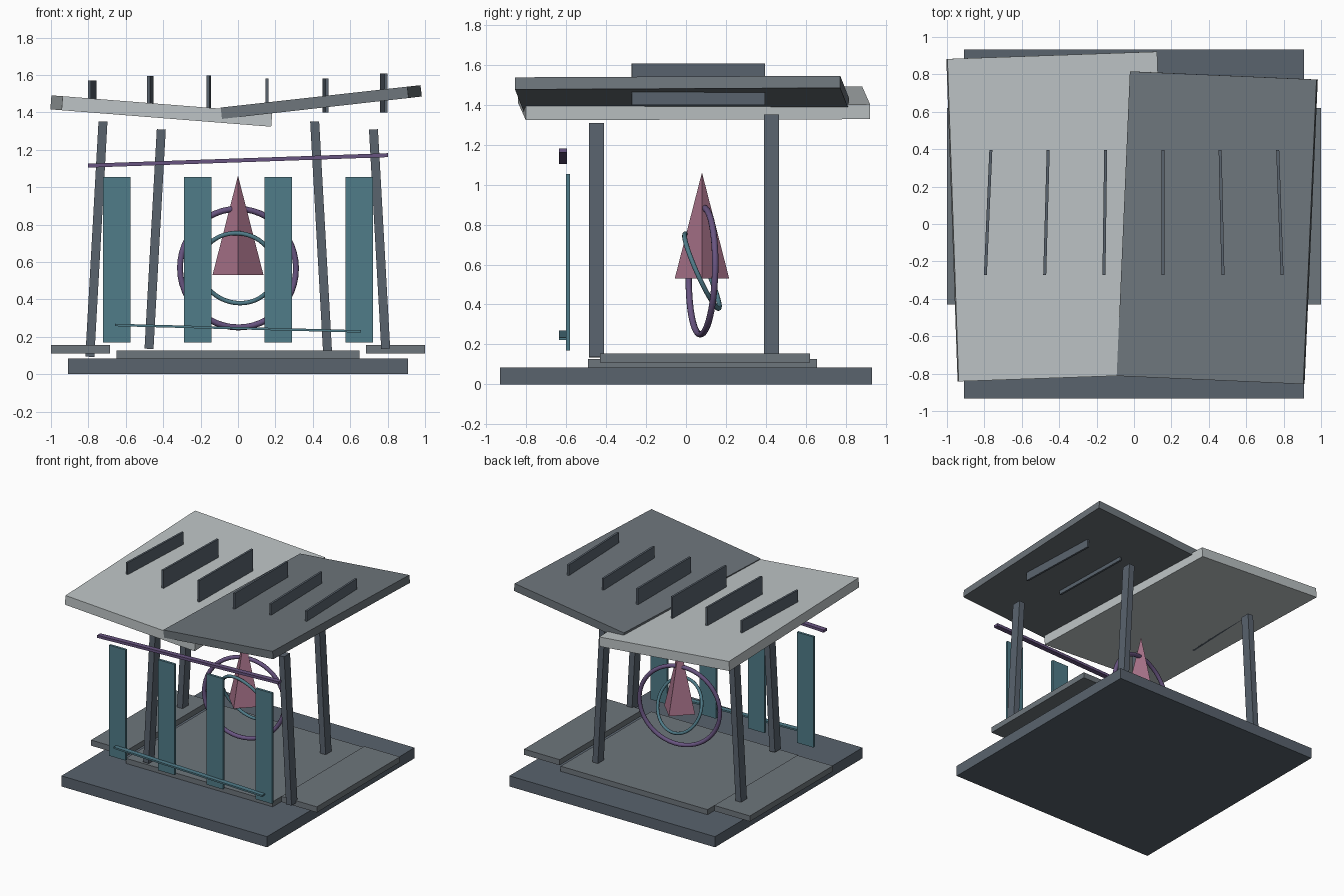
import bpy
from math import radians
from mathutils import Matrix, Vector

if "Cube" in bpy.data.objects:
    bpy.data.objects.remove(bpy.data.objects["Cube"])


def mat(name, rgb):
    m = bpy.data.materials.new(name)
    m.diffuse_color = (*rgb, 1)
    m.use_nodes = True
    m.node_tree.nodes["Principled BSDF"].inputs["Base Color"].default_value = m.diffuse_color
    return m


SLATE = mat("slate", (0.10, 0.125, 0.155))
STONE = mat("stone", (0.155, 0.18, 0.20))
PALE = mat("pale", (0.52, 0.56, 0.57))
TEAL = mat("teal", (0.08, 0.20, 0.25))
PURPLE = mat("purple", (0.14, 0.09, 0.22))
PINK = mat("pink", (0.37, 0.16, 0.24))


def place(ob, name, material, loc, rx=0, ry=0, rz=0):
    """Turn about z first, then lean about x and y."""
    ob.name = name
    ob.data.materials.append(material)
    rot = (Matrix.Rotation(radians(ry), 4, 'Y') @ Matrix.Rotation(radians(rx), 4, 'X')
           @ Matrix.Rotation(radians(rz), 4, 'Z'))
    ob.matrix_world = Matrix.Translation(loc) @ rot
    return ob


def box(name, material, loc, size, **rot):
    bpy.ops.mesh.primitive_cube_add(size=1)
    ob = bpy.context.object
    ob.data.transform(Matrix.Diagonal((*size, 1)))
    return place(ob, name, material, loc, **rot)


def ring(name, material, loc, major, minor, lean, turn):
    bpy.ops.mesh.primitive_torus_add(major_radius=major, minor_radius=minor,
                                     major_segments=48, minor_segments=10)
    ob = bpy.context.object
    # stand upright, lean, then turn
    ob.data.transform(Matrix.Rotation(radians(turn), 4, 'Z')
                      @ Matrix.Rotation(radians(90 + lean), 4, 'X'))
    bpy.ops.object.shade_smooth()
    return place(ob, name, material, loc)


# stepped floor
box("base_slab", SLATE, (0, 0, 0.0425), (1.82, 1.865, 0.085))
box("floor_plate", STONE, (0, 0.083, 0.105), (1.30, 1.145, 0.042))
for side, x in (("left", -0.842), ("right", 0.842)):
    box(f"{side}_floor_wing", STONE, (x, 0.095, 0.133), (0.315, 1.05, 0.045))

# leaning posts
for name, x, y, length in (("back_left", -0.757, 0.428, 1.26), ("front_left", -0.443, -0.448, 1.175),
                           ("back_right", 0.445, 0.428, 1.26), ("front_right", 0.757, -0.448, 1.175)):
    box(f"{name}_post", SLATE, (x, y, 0.722), (0.048, 0.075, length),
        ry=3.2 if x < 0 else -3.2)

# overlapping roof slabs
box("left_roof", PALE, (-0.41, 0.04, 1.407), (1.125, 1.725, 0.075), ry=4.5, rz=2)
box("right_roof", STONE, (0.445, -0.02, 1.455), (1.005, 1.63, 0.061), ry=-6.4, rz=-2.5)

# roof fins
for i, (top, turn) in enumerate(((1.57, -2.5), (1.595, -1.6), (1.597, -0.8),
                                 (1.58, 0), (1.58, 1.3), (1.607, 2.0))):
    box(f"roof_fin_{i + 1}", SLATE, (-0.78 + 0.312 * i, 0.062, (top + 1.398) / 2),
        (0.016, 0.668, top - 1.398), rz=turn)

# front screen
for i, x in enumerate((-0.648, -0.215, 0.215, 0.648)):
    box(f"screen_panel_{i + 1}", TEAL, (x, -0.59, 0.612), (0.146, 0.02, 0.885))
box("upper_rail", PURPLE, (0, -0.615, 1.143), (1.605, 0.04, 0.021), ry=-2)
box("lower_rail", TEAL, (0, -0.615, 0.246), (1.315, 0.04, 0.013), ry=1.5)

# central spire and its rings
bpy.ops.mesh.primitive_cone_add(vertices=4, radius1=0.136, radius2=0, depth=0.53)
place(bpy.context.object, "spire", PINK, (0, 0.08, 0.796))
ring("outer_ring", PURPLE, (0, 0.08, 0.567), 0.317, 0.016, lean=-1.5, turn=12)
ring("inner_ring", TEAL, (0, 0.08, 0.567), 0.205, 0.012, lean=24, turn=-8)
